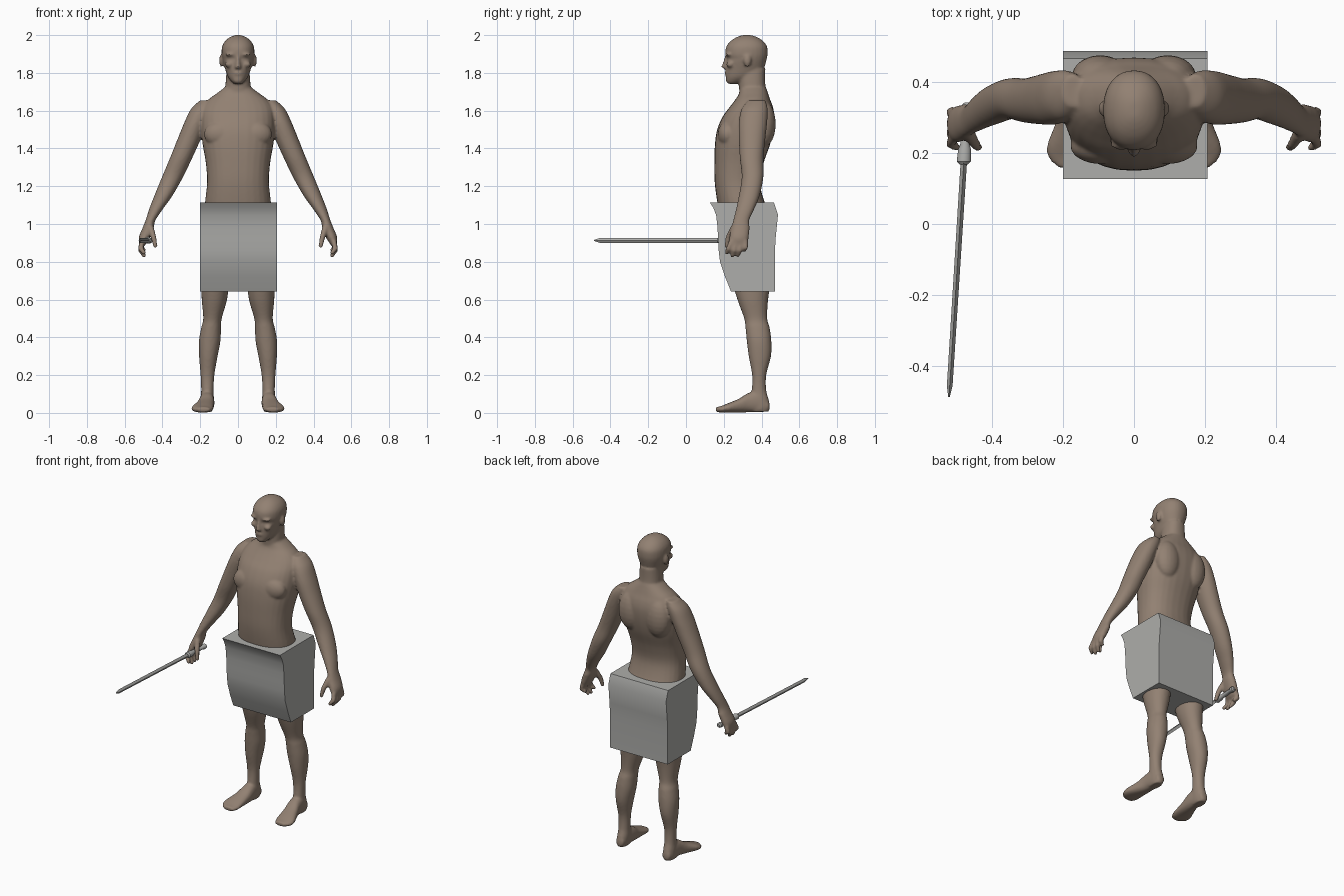
import bpy, bmesh, math
from mathutils import Vector, Matrix


def material(name, col):
    m = bpy.data.materials.new(name)
    m.diffuse_color = (*col, 1)
    return m


SKIN = material("skin", (0.29, 0.22, 0.17))
GREY = material("grey", (0.42, 0.42, 0.405))


def smooth_path(st, sub):
    """Catmull-Rom interpolation between stations."""
    out = []
    for i in range(len(st) - 1):
        p0, p1, p2, p3 = (st[max(i - 1, 0)], st[i], st[i + 1], st[min(i + 2, len(st) - 1)])
        for k in range(sub):
            t = k / sub
            out.append([0.5 * (2 * b + (c - a) * t + (2 * a - 5 * b + 4 * c - d) * t * t
                               + (3 * b - a - 3 * c + d) * t ** 3)
                        for a, b, c, d in zip(p0, p1, p2, p3)])
    out.append(list(st[-1]))
    return out


def loft(bm, stations, axis="z", side=1, n=28, sub=5, power=2.3):
    """Skin rounded sections; station = (position, x0, x1, other0, other1)."""
    rings = []
    for t, a0, a1, b0, b1 in smooth_path(stations, sub):
        ring = []
        for i in range(n):
            w = 2 * math.pi * i / n
            c, s = math.cos(w), math.sin(w)
            u = math.copysign(abs(c) ** (2 / power), c)
            v = math.copysign(abs(s) ** (2 / power), s)
            x = side * ((a0 + a1) / 2 + u * (a1 - a0) / 2)
            o = (b0 + b1) / 2 + v * (b1 - b0) / 2
            ring.append(bm.verts.new((x, o, t) if axis == "z" else (x, t, o)))
        rings.append(ring)
    faces = [bm.faces.new(rings[0]), bm.faces.new(rings[-1])]
    for r, q in zip(rings, rings[1:]):
        for i in range(n):
            j = (i + 1) % n
            faces.append(bm.faces.new((r[i], r[j], q[j], q[i])))
    bmesh.ops.recalc_face_normals(bm, faces=faces)


def blob(bm, c, r):
    bmesh.ops.create_uvsphere(bm, u_segments=20, v_segments=12, radius=1,
                              matrix=Matrix.Translation(c) @ Matrix.Diagonal((*r, 1)))


def beads(bm, p, q, r0, r1, count=7):
    """Overlapping balls that fuse into a finger segment."""
    for k in range(count):
        t = k / (count - 1)
        r = r0 + (r1 - r0) * t
        blob(bm, Vector(p).lerp(Vector(q), t), (r, r, r))


def finish(bm, name, mat, angle=None):
    me = bpy.data.meshes.new(name)
    bm.to_mesh(me)
    bm.free()
    ob = bpy.data.objects.new(name, me)
    bpy.context.collection.objects.link(ob)
    me.materials.append(mat)
    if angle:
        bpy.ops.object.select_all(action="DESELECT")
        ob.select_set(True)
        bpy.context.view_layer.objects.active = ob
        bpy.ops.object.shade_smooth_by_angle(angle=math.radians(angle))
    return ob


def centred(rows):
    return [(z, -w, w, f, b) for z, w, f, b in rows]


# ---- body: all parts overlap and are fused by a remesh ----
bm = bmesh.new()

# torso
loft(bm, centred([
    (.92, .12, .25, .42), (.97, .17, .20, .45), (1.05, .18, .18, .45), (1.12, .174, .165, .415),
    (1.22, .164, .152, .392), (1.32, .17, .15, .41), (1.42, .187, .153, .445), (1.5, .195, .165, .463),
    (1.57, .195, .195, .468), (1.62, .185, .232, .46), (1.66, .155, .262, .445),
    (1.69, .115, .28, .435), (1.72, .075, .285, .425)]))
# neck
loft(bm, centred([(1.6, .07, .30, .44), (1.68, .068, .285, .43), (1.74, .066, .28, .42),
                  (1.82, .06, .28, .42)]))
# head
loft(bm, centred([
    (1.742, .02, .225, .27), (1.755, .035, .214, .31), (1.78, .054, .21, .37), (1.82, .068, .21, .41),
    (1.86, .08, .213, .424), (1.875, .083, .216, .428), (1.90, .087, .208, .432),
    (1.94, .084, .214, .429), (1.97, .067, .238, .407), (1.99, .041, .27, .375),
    (2.0, .015, .30, .345)]), power=2.2)
# nose, lips and chin
loft(bm, centred([(1.822, .012, .2, .24), (1.83, .018, .187, .24), (1.85, .012, .193, .24),
                  (1.89, .009, .206, .24)]), n=12)
blob(bm, (0, .218, 1.798), (.026, .014, .012))
blob(bm, (0, .226, 1.76), (.026, .016, .015))

for s in (-1, 1):
    # brow, cheek, ear
    blob(bm, (s * .036, .225, 1.898), (.033, .017, .01))
    blob(bm, (s * .045, .235, 1.845), (.024, .022, .018))
    blob(bm, (s * .088, .325, 1.865), (.012, .02, .033))
    # chest and shoulder blades
    blob(bm, (s * .092, .22, 1.475), (.088, .052, .07))
    blob(bm, (s * .095, .415, 1.53), (.08, .06, .12))
    # arm and palm
    loft(bm, [(1.655, .14, .20, .33, .42), (1.61, .14, .248, .295, .432), (1.54, .165, .283, .28, .43),
              (1.45, .197, .32, .28, .42), (1.35, .242, .36, .285, .41), (1.25, .29, .402, .295, .41),
              (1.15, .347, .443, .28, .39), (1.08, .397, .47, .265, .362), (1.02, .437, .489, .25, .335),
              (.98, .446, .505, .24, .337), (.93, .465, .525, .23, .332), (.89, .49, .523, .235, .325)],
         side=s, power=2.1)
    # fingers
    for y0, y1, y2, tip in ((.24, .225, .215, .838), (.265, .255, .245, .822),
                            (.29, .285, .275, .825), (.315, .315, .308, .852)):
        mid = (tip + .9) / 2
        beads(bm, (s * .508, y0, .905), (s * .515, y1, mid), .015, .014)
        beads(bm, (s * .515, y1, mid), (s * .498, y2, tip + .01), .014, .011)
    # thumb
    beads(bm, (s * .462, .25, .975), (s * .447, .225, .93), .018, .015)
    beads(bm, (s * .447, .225, .93), (s * .438, .215, .885), .015, .012)
    # leg
    loft(bm, [(1.0, .02, .185, .21, .45), (.92, .01, .195, .2, .46), (.8, .025, .198, .215, .46),
              (.7, .045, .196, .242, .45), (.6, .058, .192, .272, .435), (.5, .086, .184, .308, .43),
              (.45, .09, .195, .315, .443), (.38, .093, .207, .322, .452), (.3, .108, .206, .332, .45),
              (.2, .125, .198, .35, .425), (.12, .129, .195, .348, .425), (.07, .127, .198, .34, .438),
              (.03, .13, .198, .335, .445), (.006, .137, .192, .34, .438)], side=s, power=2.1)
    # foot
    loft(bm, [(.44, .138, .188, .01, .06), (.38, .128, .2, .003, .11), (.33, .125, .206, .003, .105),
              (.28, .127, .222, .002, .075), (.22, .13, .245, .002, .05), (.185, .135, .24, .002, .036),
              (.158, .15, .212, .006, .03)], axis="y", side=s)

body = finish(bm, "body", SKIN)
fuse = body.modifiers.new("fuse", "REMESH")
fuse.mode = "VOXEL"
fuse.voxel_size = 0.007
fuse.use_smooth_shade = True
relax = body.modifiers.new("relax", "SMOOTH")
relax.factor = 0.5
relax.iterations = 5

# ---- waist block: extruded side profile ----
profile = [(.127, 1.113), (.145, 1.085), (.16, 1.045), (.167, .98), (.17, .92), (.173, .86), (.18, .80),
           (.207, .72), (.238, .643), (.47, .643), (.47, .85), (.475, .93), (.487, 1.05), (.466, 1.113)]
bm = bmesh.new()
left, right = ([bm.verts.new((x, y, z)) for y, z in profile] for x in (-.2, .207))
bm.faces.new(left)
bm.faces.new(right)
for i in range(len(profile)):
    j = (i + 1) % len(profile)
    bm.faces.new((left[i], left[j], right[j], right[i]))
bmesh.ops.recalc_face_normals(bm, faces=bm.faces)
finish(bm, "waist_block", GREY, 28)


# ---- sword, drifting outward towards its tip ----
def along(rows):
    out = []
    for y, w, h in rows:
        x = -.477 + (y - .2) * .063
        out.append((y, x - w, x + w, .913 - h, .913 + h))
    return out


bm = bmesh.new()
loft(bm, along([(.19, .009, .014), (-.455, .008, .0135), (-.487, .002, .003)]),
     axis="y", n=4, sub=1, power=2)
finish(bm, "sword_blade", GREY)

bm = bmesh.new()
loft(bm, along([(.168, .012, .012), (.176, .02, .018), (.21, .018, .017), (.226, .013, .013),
                (.31, .012, .012), (.318, .017, .016), (.335, .016, .015), (.342, .008, .008)]),
     axis="y", n=14, sub=1, power=2)
finish(bm, "sword_handle", GREY, 35)
